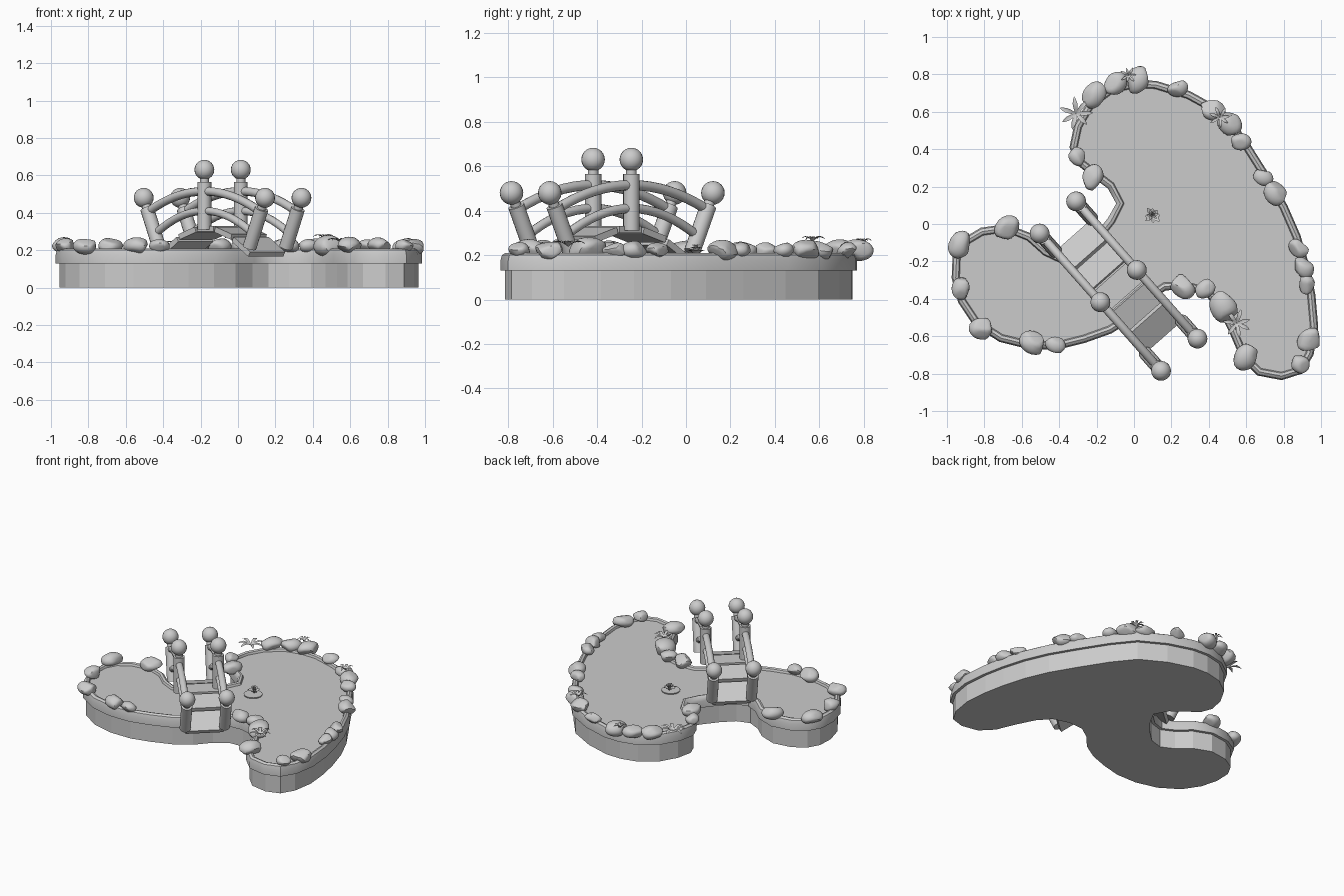
import bpy, bmesh, math, random
from mathutils import Vector, Matrix

if "Cube" in bpy.data.objects:
    bpy.data.objects.remove(bpy.data.objects["Cube"])

random.seed(4)

# Pond outline, counter-clockwise
OUTLINE = [(-.32, .53), (-.345, .41), (-.31, .32), (-.22, .25), (-.14, .19), (-.095, .11),
           (-.14, .03), (-.22, -.07), (-.30, -.145), (-.38, -.17), (-.46, -.13), (-.55, -.05),
           (-.68, 0), (-.82, -.02), (-.92, -.08), (-.97, -.17), (-.975, -.29), (-.94, -.42),
           (-.86, -.54), (-.72, -.63), (-.56, -.67), (-.4, -.67), (-.26, -.635), (-.12, -.585),
           (0, -.51), (.09, -.41), (.17, -.355), (.27, -.35), (.38, -.38), (.45, -.46), (.51, -.58),
           (.57, -.72), (.66, -.81), (.79, -.835), (.9, -.8), (.96, -.7), (.985, -.55),
           (.97, -.38), (.94, -.23), (.89, -.06), (.82, .1), (.72, .27), (.60, .46),
           (.48, .61), (.3, .71), (.12, .765), (0, .77), (-.13, .74), (-.25, .65)]


def make(name, bm, angle=None):
    bmesh.ops.recalc_face_normals(bm, faces=bm.faces)
    me = bpy.data.meshes.new(name)
    bm.to_mesh(me)
    bm.free()
    ob = bpy.data.objects.new(name, me)
    bpy.context.collection.objects.link(ob)
    if angle:
        bpy.ops.object.select_all(action='DESELECT')
        ob.select_set(True)
        bpy.context.view_layer.objects.active = ob
        bpy.ops.object.shade_smooth_by_angle(angle=math.radians(angle))
    return ob


def inset(d):
    pts, n = [Vector(p) for p in OUTLINE], len(OUTLINE)
    out = []
    for i, p in enumerate(pts):
        t = (pts[(i + 1) % n] - pts[i - 1]).normalized()
        out.append(p + Vector((-t.y, t.x)) * d)
    return out


def outline_loft(name, profile, cap_start=False, cap_end=False, closed=False, angle=None):
    bm = bmesh.new()
    rings = [[bm.verts.new((p.x, p.y, z)) for p in inset(d)] for d, z in profile]
    pairs = list(zip(rings, rings[1:])) + ([(rings[-1], rings[0])] if closed else [])
    n = len(OUTLINE)
    for a, b in pairs:
        for i in range(n):
            j = (i + 1) % n
            bm.faces.new((a[i], a[j], b[j], b[i]))
    if cap_start:
        bm.faces.new(rings[0])
    if cap_end:
        bm.faces.new(rings[-1])
    return make(name, bm, angle)


# Base wall, rounded rim and water
outline_loft("pond_base", [(.02, 0), (.02, .15)], True, True)
outline_loft("pond_rim", [(.045, .13), (0, .13), (0, .175), (.007, .2), (.022, .21),
                          (.037, .205), (.045, .185)], closed=True, angle=40)
outline_loft("water", [(.04, .16), (.04, .19)], True, True)

# Rim stones: x, y, radius
STONES = [(-.93, -.11, .07), (-.68, -.02, .068), (-.92, -.34, .062), (-.81, -.56, .067),
          (-.54, -.635, .07), (-.42, -.645, .053), (-.3, .36, .053), (-.22, .25, .065),
          (-.21, .69, .072), (-.1, .75, .065), (.02, .77, .072), (.235, .725, .053),
          (.42, .61, .065), (.51, .54, .07), (.57, .44, .053), (.69, .25, .052),
          (.755, .165, .068), (.88, -.13, .054), (.905, -.23, .062), (.925, -.32, .052),
          (.94, -.62, .068), (.89, -.75, .054), (.6, -.71, .073), (.48, -.44, .086),
          (.38, -.345, .056), (.26, -.335, .068)]
for k, (x, y, r) in enumerate(STONES):
    bm = bmesh.new()
    bmesh.ops.create_icosphere(bm, subdivisions=3, radius=1)
    bumps = [(Vector([random.gauss(0, 1) for _ in range(3)]).normalized(),
              random.uniform(.6, .9)) for _ in range(7)]
    for v in bm.verts:
        for nrm, h in bumps:
            over = v.co.dot(nrm) - h
            if over > 0:
                v.co -= nrm * over * .75
    turn = Matrix.Rotation(random.uniform(0, 6.28), 4, 'Z')
    tilt = Matrix.Rotation(random.uniform(-.2, .2), 4, 'X')
    bm.transform(Matrix.Translation((x, y, .222)) @ turn @ tilt @
                 Matrix.Diagonal((r * 1.1, r * .88, r * .68, 1)))
    make(f"stone_{k}", bm, 35)

# Bridge frame: s runs along the bridge, w across it
ALONG, ACROSS = Vector((.662, -.749, 0)), Vector((.749, .662, 0))
CENTRE = Vector((-.0825, -.332, 0))


def bridge(s, w, z):
    return CENTRE + ALONG * s + ACROSS * w + Vector((0, 0, z))


def tube(name, pts, radii, sides=16):
    bm = bmesh.new()
    rings = []
    for i, p in enumerate(pts):
        t = (pts[min(i + 1, len(pts) - 1)] - pts[max(i - 1, 0)]).normalized()
        u = ACROSS
        v = t.cross(u).normalized()
        rings.append([bm.verts.new(p + (u * math.cos(a) + v * math.sin(a)) * radii[i])
                      for a in [2 * math.pi * j / sides for j in range(sides)]])
    for a, b in zip(rings, rings[1:]):
        for j in range(sides):
            bm.faces.new((a[j], a[j - 1], b[j - 1], b[j]))
    bm.faces.new(rings[0])
    bm.faces.new(rings[-1])
    return make(name, bm, 40)


def post(name, w, foot, ball):
    a, b = bridge(foot[0], w, foot[1]), bridge(ball[0], w, ball[1])
    d = (b - a).normalized()
    tube(name, [a, b - d * .065, b - d * .0645, b], [.037, .037, .024, .024])
    bm = bmesh.new()
    bmesh.ops.create_uvsphere(bm, u_segments=20, v_segments=12, radius=.053,
                              matrix=Matrix.Translation(b))
    make(name + "_ball", bm, 60)


def rail(name, w, half, z_end, z_mid, r):
    ss = [half * (i / 8 - 1) for i in range(17)]
    tube(name, [bridge(s, w, z_mid - (z_mid - z_end) * (s / half) ** 2) for s in ss], [r] * 17, 12)


# Posts and arched rails on both sides
for side, w in (("left", -.13), ("right", .13)):
    post(f"{side}_middle_post", w, (0, .31), (0, .63))
    for end, m in (("back", -1), ("front", 1)):
        post(f"{side}_{end}_post", w, (.365 * m, .215), (.49 * m, .48))
    rail(f"{side}_top_rail", w, .455, .405, .515, .023)
    rail(f"{side}_lower_rail", w, .4, .285, .41, .021)

# Deck planks following the arch
for i in range(-2, 3):
    s = i * .145
    slope = Vector((1, 0, -2 * 1.15 * s * .9)).normalized()
    t = (ALONG * slope.x + Vector((0, 0, slope.z))).normalized()
    n = ACROSS.cross(t).normalized()
    if n.z < 0:
        n = -n
    length = .133 / slope.x
    bm = bmesh.new()
    bmesh.ops.create_cube(bm, size=1)
    frame = Matrix((t * length, ACROSS * .25, n * .03)).transposed().to_4x4()
    bm.transform(Matrix.Translation(bridge(s, 0, .315 - 1.15 * s * s)) @ frame)
    make(f"plank_{i + 3}", bm)


def leaf_ring(bm, loc, count, length, width, rise, droop, phase=0):
    for k in range(count):
        a = phase + 2 * math.pi * k / count + random.uniform(-.15, .15)
        d, e = Vector((math.cos(a), math.sin(a), 0)), Vector((-math.sin(a), math.cos(a), 0))
        size = length * random.uniform(.8, 1.1)
        rows = []
        for f, wd in ((0, .3), (.3, .8), (.6, 1), (.85, .55), (1, .05)):
            z = rise * math.sin(f * 2) - droop * f * f
            c = loc + d * size * f + Vector((0, 0, z))
            h = width * wd / 2
            rows.append([bm.verts.new(c + e * h), bm.verts.new(c - Vector((0, 0, h * .4))),
                         bm.verts.new(c - e * h)])
        for p, q in zip(rows, rows[1:]):
            for j in (0, 1):
                bm.faces.new((p[j], p[j + 1], q[j + 1], q[j]))


# Leafy tufts among the stones
for k, (x, y, z, size) in enumerate([(-.31, .59, .225, .085), (-.03, .795, .25, .045),
                                     (.46, .57, .26, .058), (.55, -.53, .24, .075)]):
    bm = bmesh.new()
    leaf_ring(bm, Vector((x, y, z)), 7, size, size * .3, .035, .02, k)
    make(f"leaf_tuft_{k}", bm, 50)

# Water lily: pad and nested petals
bm = bmesh.new()
bmesh.ops.create_cone(bm, cap_ends=True, segments=20, radius1=.06, radius2=.062, depth=.008,
                      matrix=Matrix.Translation((.1, .03, .194)))
make("lily_pad", bm, 40)
bm = bmesh.new()
for count, length, rise, phase in ((8, .045, .025, 0), (7, .032, .04, .3), (5, .018, .05, .6)):
    leaf_ring(bm, Vector((.1, .045, .198)), count, length, length * .55, rise, 0, phase)
make("lily_flower", bm, 50)
